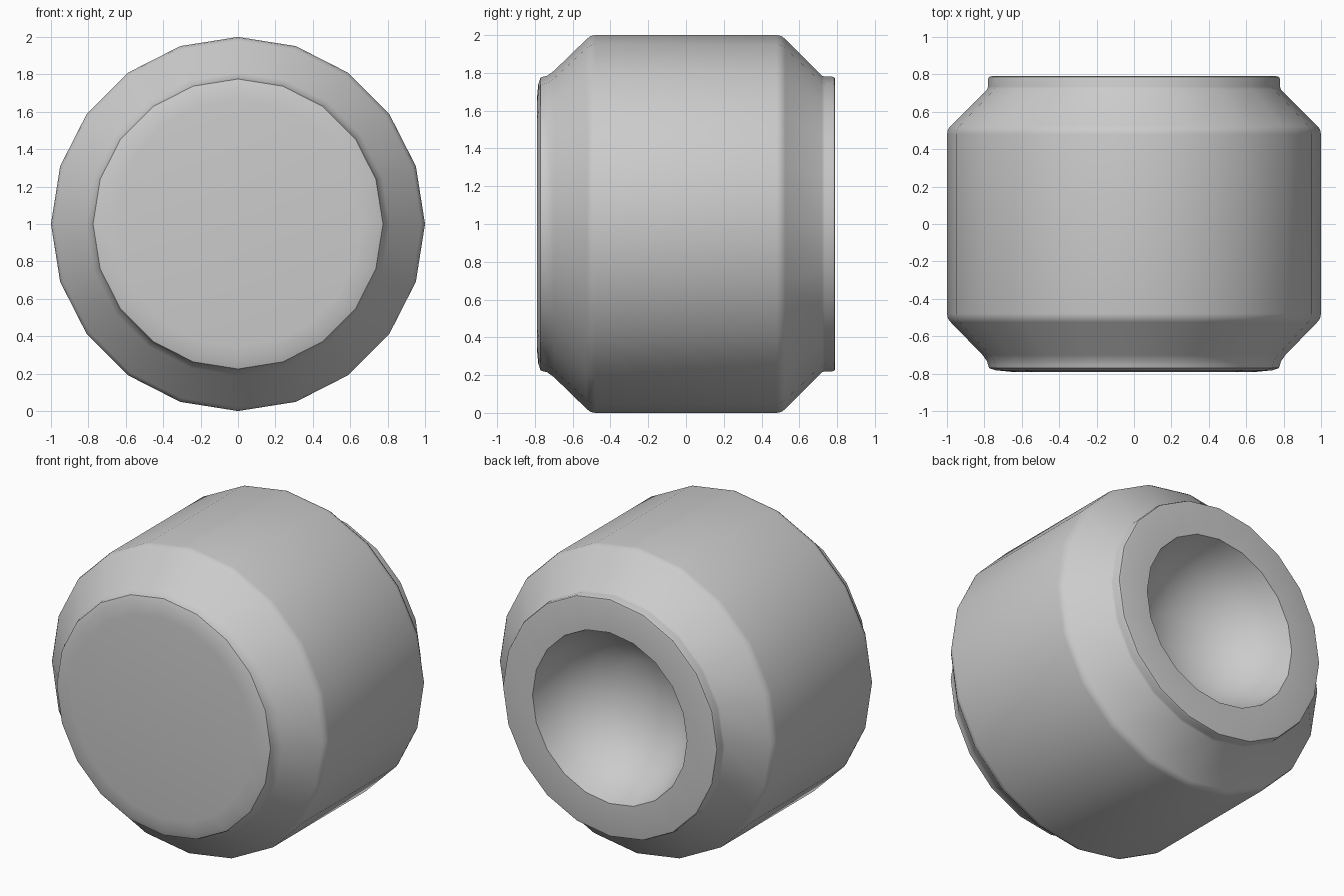
import bpy, bmesh, math

if "Cube" in bpy.data.objects:
    bpy.data.objects.remove(bpy.data.objects["Cube"])

SIDES = 20

# Profile (y, radius): domed front cap, chamfered barrel, back lip, bowl socket
profile = [
    (-0.79, 0.0), (-0.79, 0.66), (-0.782, 0.74), (-0.77, 0.775), (-0.755, 0.78),
    (-0.735, 0.785), (-0.70, 0.81),
    (-0.525, 0.98), (-0.505, 0.995), (-0.48, 1.0),
    (0.48, 1.0), (0.505, 0.995), (0.525, 0.98),
    (0.72, 0.785), (0.735, 0.78), (0.775, 0.78), (0.787, 0.775), (0.79, 0.762),
    (0.79, 0.56),
    (0.68, 0.53), (0.56, 0.46), (0.46, 0.36), (0.385, 0.22), (0.35, 0.0),
]


def revolve(name, pts, sides):
    """Revolve a profile around the y axis at height z = 1."""
    bm = bmesh.new()
    rings = []
    for y, r in pts:
        n = sides if r > 0 else 1
        rings.append([bm.verts.new((r * math.sin(2 * math.pi * i / sides), y,
                                    1 + r * math.cos(2 * math.pi * i / sides)))
                      for i in range(n)])
    for a, b in zip(rings, rings[1:]):
        for i in range(sides):
            j = (i + 1) % sides
            quad = [a[i % len(a)], a[j % len(a)], b[j % len(b)], b[i % len(b)]]
            bm.faces.new(list(dict.fromkeys(quad)))
    bmesh.ops.recalc_face_normals(bm, faces=bm.faces[:])
    mesh = bpy.data.meshes.new(name)
    bm.to_mesh(mesh)
    bm.free()
    obj = bpy.data.objects.new(name, mesh)
    bpy.context.collection.objects.link(obj)
    bpy.context.view_layer.objects.active = obj
    obj.select_set(True)
    bpy.ops.object.shade_smooth_by_angle(angle=math.radians(50))
    return obj


# Barrel with front cap and rear socket
revolve("barrel_body", profile, SIDES)
